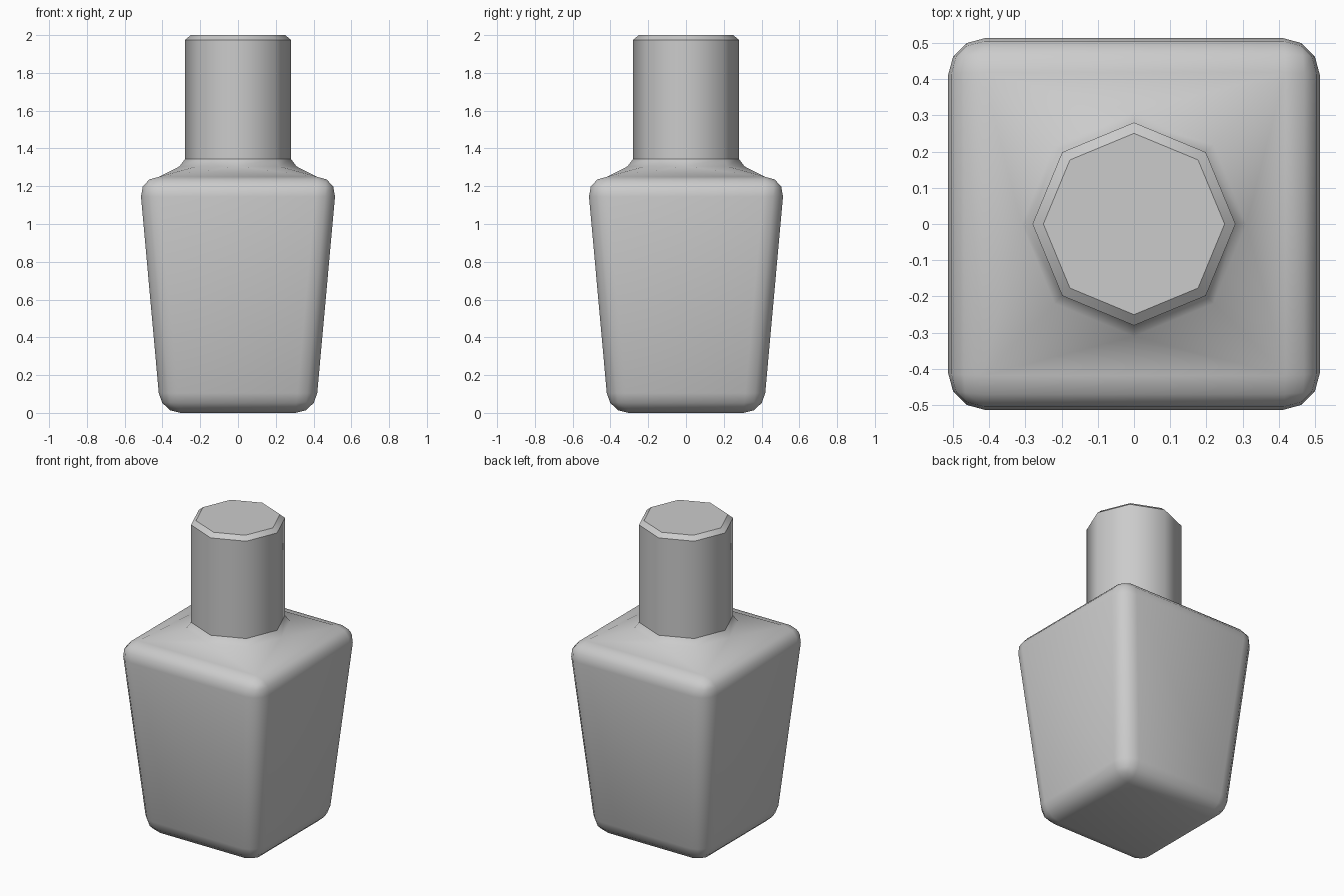
import bpy, bmesh
from math import sin, cos, pi

cube = bpy.data.objects.get("Cube")
if cube:
    bpy.data.objects.remove(cube, do_unlink=True)

GREY = (0.6, 0.6, 0.6, 1)
grey = bpy.data.materials.new("plain_grey")
grey.use_nodes = True
grey.diffuse_color = GREY
grey.node_tree.nodes["Principled BSDF"].inputs["Base Color"].default_value = GREY


def ring(bm, radius, z, sides=8):
    """A ring of vertices, starting on the +x axis."""
    return [bm.verts.new((radius * cos(2 * pi * i / sides), radius * sin(2 * pi * i / sides), z))
            for i in range(sides)]


def bridge(bm, low, high):
    n = len(low)
    for i in range(n):
        j = (i + 1) % n
        bm.faces.new((low[i], low[j], high[j], high[i]))


def finish(bm, name):
    bmesh.ops.recalc_face_normals(bm, faces=bm.faces)
    for face in bm.faces:
        face.smooth = True
    mesh = bpy.data.meshes.new(name)
    bm.to_mesh(mesh)
    bm.free()
    mesh.materials.append(grey)
    obj = bpy.data.objects.new(name, mesh)
    bpy.context.collection.objects.link(obj)


# Bottle: tapered block with rounded edges
bm = bmesh.new()
bmesh.ops.create_cube(bm, size=2)
for v in bm.verts:
    top = v.co.z > 0
    half = 0.523 if top else 0.41
    v.co = (v.co.x * half, v.co.y * half, 1.25 if top else 0)
bmesh.ops.bevel(bm, geom=bm.edges[:], offset=0.105, segments=3, profile=0.5, affect='EDGES')

# Shoulder: square top drawn up to an eight-sided neck
lid = max(bm.faces, key=lambda f: f.calc_center_median().z)
signs = [(1, 1), (-1, 1), (-1, -1), (1, -1)]
corners = [max(lid.verts, key=lambda v: v.co.x * sx + v.co.y * sy) for sx, sy in signs]
bmesh.ops.delete(bm, geom=[lid], context='FACES_ONLY')
neck = ring(bm, 0.31, 1.305)
for k, corner in enumerate(corners):
    a, d, b = neck[2 * k], neck[2 * k + 1], neck[(2 * k + 2) % 8]
    bm.faces.new((corner, d, a))
    bm.faces.new((corner, b, d))
    bm.faces.new((corner, corners[(k + 1) % 4], b))
rim = ring(bm, 0.28, 1.345)
bridge(bm, neck, rim)
finish(bm, "bottle")

# Cap: eight-sided, with a crisp chamfer at the top
bm = bmesh.new()
base, shoulder, tip = [ring(bm, r, z) for r, z in ((0.28, 1.345), (0.28, 1.975), (0.25, 2.0))]
bridge(bm, base, shoulder)
bridge(bm, shoulder, tip)
bm.faces.new(tip)
bm.faces.new(base)
for loop in (base, shoulder, tip):
    for i in range(8):
        bm.edges.get((loop[i], loop[(i + 1) % 8])).smooth = False
finish(bm, "cap")
